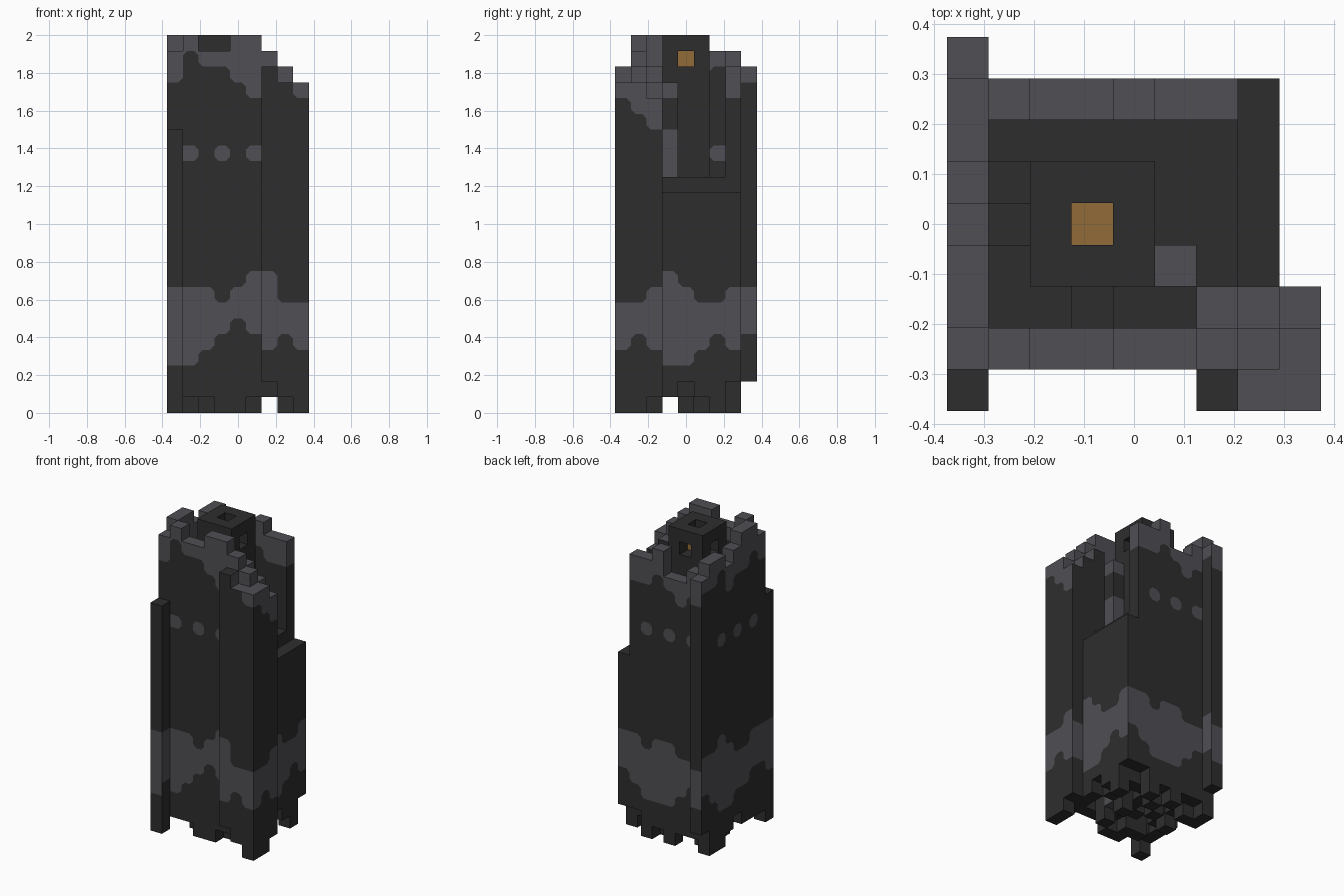
import bpy
import bmesh

if "Cube" in bpy.data.objects:
    bpy.data.objects.remove(bpy.data.objects["Cube"], do_unlink=True)

CELL = 1 / 12
CUT = 0.28
DARK, GREY, GLOW = range(3)


def material(name, rgb):
    m = bpy.data.materials.new(name)
    m.use_nodes = True
    m.diffuse_color = (*rgb, 1)
    m.node_tree.nodes["Principled BSDF"].inputs["Base Color"].default_value = (*rgb, 1)
    return m


MATERIALS = [material("dark stone", (0.027, 0.027, 0.027)),
             material("grey stone", (0.079, 0.077, 0.087)),
             material("amber glow", (0.29, 0.15, 0.04))]

# Ragged underside: lowest layer of every column, rows from front to back
UNDERSIDE = ["0.....210",
             "111001110",
             "120010211",
             "11212121.",
             "20121012.",
             "11201211.",
             "00120110.",
             "01101022.",
             "2........"]

# Broken wall tops, in layers
FRONT_TOP = [23, 24, 23, 23, 24, 24, 23]
BACK_TOP = [23, 22, 21, 21, 23, 22, 22]
LEFT_TOP = [18, 23, 24, 24, 23, 22, 23, 23, 22]
TURRET_TOP = {(6, 0): 22, (7, 0): 21, (8, 0): 21, (6, 1): 23, (7, 1): 22,
              (8, 1): 21, (6, 2): 22, (7, 2): 21, (8, 2): 20}
STAIR_TOP = {(5, 3): 21, (5, 2): 20, (4, 2): 20, (3, 2): 19, (2, 2): 18,
             (1, 2): 18, (1, 3): 18, (1, 4): 17, (1, 5): 16}
FLOOR, LEDGE = 15, 14

# Pale band (lower, upper) and crown start along each side
FRONT_BAND = [(3, 8), (3, 8), (4, 8), (5, 7), (6, 8), (5, 9), (4, 9), (5, 7), (4, 7)]
BACK_BAND = [(4, 7), (5, 7), (4, 7), (3, 8), (3, 8), (3, 7), (4, 8), (5, 8), (5, 8)]
RIGHT_BAND = [(4, 7), (5, 7), (4, 8), (3, 9), (3, 8), (4, 7), (5, 7), (4, 8), (5, 8)]
LEFT_BAND = [(4, 8), (5, 8), (5, 8), (4, 7), (4, 7), (3, 8), (3, 9), (4, 8), (5, 8)]
FRONT_CROWN = [21, 23, 22, 22, 21, 20, 22, 21, 20]
BACK_CROWN = [20, 20, 19, 20, 21, 20, 20, 20, 20]
RIGHT_CROWN = [20, 19, 18, 20, 20, 20, 20, 20, 20]
LEFT_CROWN = [21, 21, 22, 21, 21, 20, 22, 21, 21]


def column_part(i, j):
    """Part name and top layer of one column."""
    if (i, j) in TURRET_TOP:
        return "corner_turret", TURRET_TOP[i, j]
    if i == 0:
        return ("corner_post" if j in (0, 8) else "left_wall"), LEFT_TOP[j]
    if i == 7:
        return "right_wall", LEDGE
    if j == 1:
        return "front_wall", FRONT_TOP[i]
    if j == 7:
        return "back_wall", BACK_TOP[i]
    if 2 <= i <= 4 and 3 <= j <= 5:
        return "lantern_house", 24
    if (i, j) in STAIR_TOP:
        return "stairs", STAIR_TOP[i, j]
    return "floor", FLOOR


# Fill the columns with blocks
blocks = {}
for j, row in enumerate(UNDERSIDE):
    for i, low in enumerate(row):
        if low != ".":
            name, top = column_part(i, j)
            for k in range(int(low), top):
                blocks[i, j, k] = name

# Lantern: open roof, four windows and a glowing core
del blocks[3, 4, 23]
for i, j in ((2, 4), (4, 4), (3, 3), (3, 5)):
    del blocks[i, j, 22]
blocks[3, 4, 22] = "flame"


def face_colour(cell, axis):
    i, j, k = cell
    part = blocks[cell]
    if part == "flame":
        return GLOW
    if part in ("lantern_house", "floor"):
        return DARK
    if part == "stairs":
        return GREY if (i, j) == (5, 3) and (k < 18 or k == 20) else DARK
    if axis == 2:
        return GREY if k > 18 and (i, j) != (6, 0) else DARK
    if axis == 1:
        band, crown = (FRONT_BAND, FRONT_CROWN) if j < 4 else (BACK_BAND, BACK_CROWN)
        along, studs = i, (1, 3, 5)
    else:
        band, crown = (LEFT_BAND, LEFT_CROWN) if i < 4 else (RIGHT_BAND, RIGHT_CROWN)
        along, studs = j, ((2, 4, 6) if i == 0 else ())
    low, high = band[along]
    stud = k == 16 and along in studs
    return GREY if low <= k < high or k >= crown[along] or stud else DARK


def shifted(cell, axis, step):
    c = list(cell)
    c[axis] += step
    return tuple(c)


# Exposed faces and their colours
faces = {}
for cell in blocks:
    for axis in range(3):
        for side in (-1, 1):
            if shifted(cell, axis, side) not in blocks:
                faces[cell, axis, side] = face_colour(cell, axis)

CORNERS = [(0, 0), (1, 0), (1, 1), (0, 1)]


def add_face(bm, cell, axis, side):
    """One block face, its corners clipped where the colour patches turn."""
    own = faces[cell, axis, side]
    u, v = (axis + 1) % 3, (axis + 2) % 3

    def emit(points, colour):
        verts = []
        for a, b in points if side > 0 else points[::-1]:
            p = list(cell)
            p[axis] += side > 0
            p[u] += a
            p[v] += b
            verts.append(bm.verts.new(((p[0] - 4.5) * CELL, (p[1] - 4.5) * CELL, p[2] * CELL)))
        bm.faces.new(verts).material_index = colour

    outline = []
    for n, c in enumerate(CORNERS):
        near = [faces.get((shifted(cell, ax, 1 if s else -1), axis, side), own)
                for ax, s in zip((u, v), c)]
        if own in near:
            outline.append(c)
            continue
        before, after = [tuple(x + (y - x) * CUT for x, y in zip(c, CORNERS[m % 4]))
                         for m in (n - 1, n + 1)]
        outline += [before, after]
        emit([before, c, after], near[0])
    emit(outline, own)


# One object per part
for part in sorted(set(blocks.values())):
    bm = bmesh.new()
    for cell, axis, side in faces:
        if blocks[cell] == part:
            add_face(bm, cell, axis, side)
    bmesh.ops.remove_doubles(bm, verts=bm.verts, dist=0.0005)
    mesh = bpy.data.meshes.new(part)
    for m in MATERIALS:
        mesh.materials.append(m)
    bm.to_mesh(mesh)
    bm.free()
    bpy.context.collection.objects.link(bpy.data.objects.new(part, mesh))
